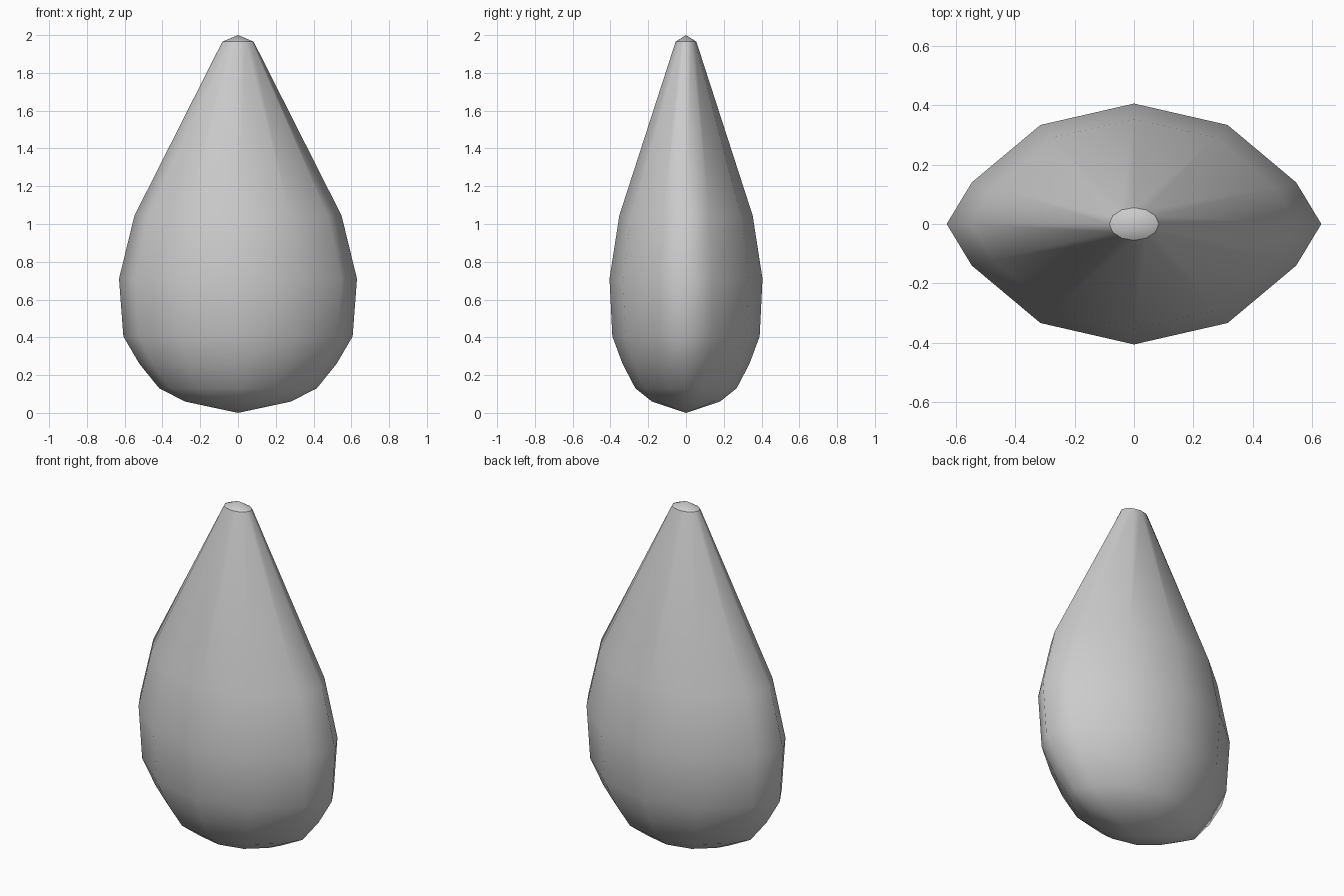
import bpy, bmesh

if "Cube" in bpy.data.objects:
    bpy.data.objects.remove(bpy.data.objects["Cube"])

# Quarter cross-section (unit x, unit y), mirrored into a 12-sided flattened oval
BODY = [(1, 0), (0.866, 0.345), (0.5, 0.822), (0, 1)]
TIP = [(1, 0), (0.866, 0.5), (0.5, 0.866), (0, 1)]


def full_section(q):
    half = q + [(-x, y) for x, y in reversed(q[:-1])]
    return half + [(-x, -y) for x, y in half[1:-1]]


# Side profile: (half width, half depth, height)
PROFILE = [(0.28, 0.18, 0.06), (0.417, 0.268, 0.13), (0.522, 0.336, 0.26),
           (0.607, 0.39, 0.405), (0.63, 0.405, 0.71), (0.548, 0.353, 1.045),
           (0.083, 0.055, 1.965)]

bm = bmesh.new()
rings = []
for i, (w, d, z) in enumerate(PROFILE):
    section = full_section(TIP if i == len(PROFILE) - 1 else BODY)
    rings.append([bm.verts.new((x * w, y * d, z)) for x, y in section])

# Walls between rings
n = len(rings[0])
for a, b in zip(rings, rings[1:]):
    for i in range(n):
        j = (i + 1) % n
        bm.faces.new((a[i], a[j], b[j], b[i]))

# Shallow points at bottom and top
bottom = bm.verts.new((0, 0, 0))
top = bm.verts.new((0, 0, 2))
for i in range(n):
    j = (i + 1) % n
    bm.faces.new((rings[0][j], rings[0][i], bottom))
    bm.faces.new((rings[-1][i], rings[-1][j], top))

# Smooth body with a sharp rim around the tip cap
for f in bm.faces:
    f.smooth = True
for i in range(n):
    bm.edges.get((rings[-1][i], rings[-1][(i + 1) % n])).smooth = False
bmesh.ops.recalc_face_normals(bm, faces=bm.faces)

mesh = bpy.data.meshes.new("teardrop_body")
bm.to_mesh(mesh)
bm.free()
bpy.context.collection.objects.link(bpy.data.objects.new("teardrop_body", mesh))
